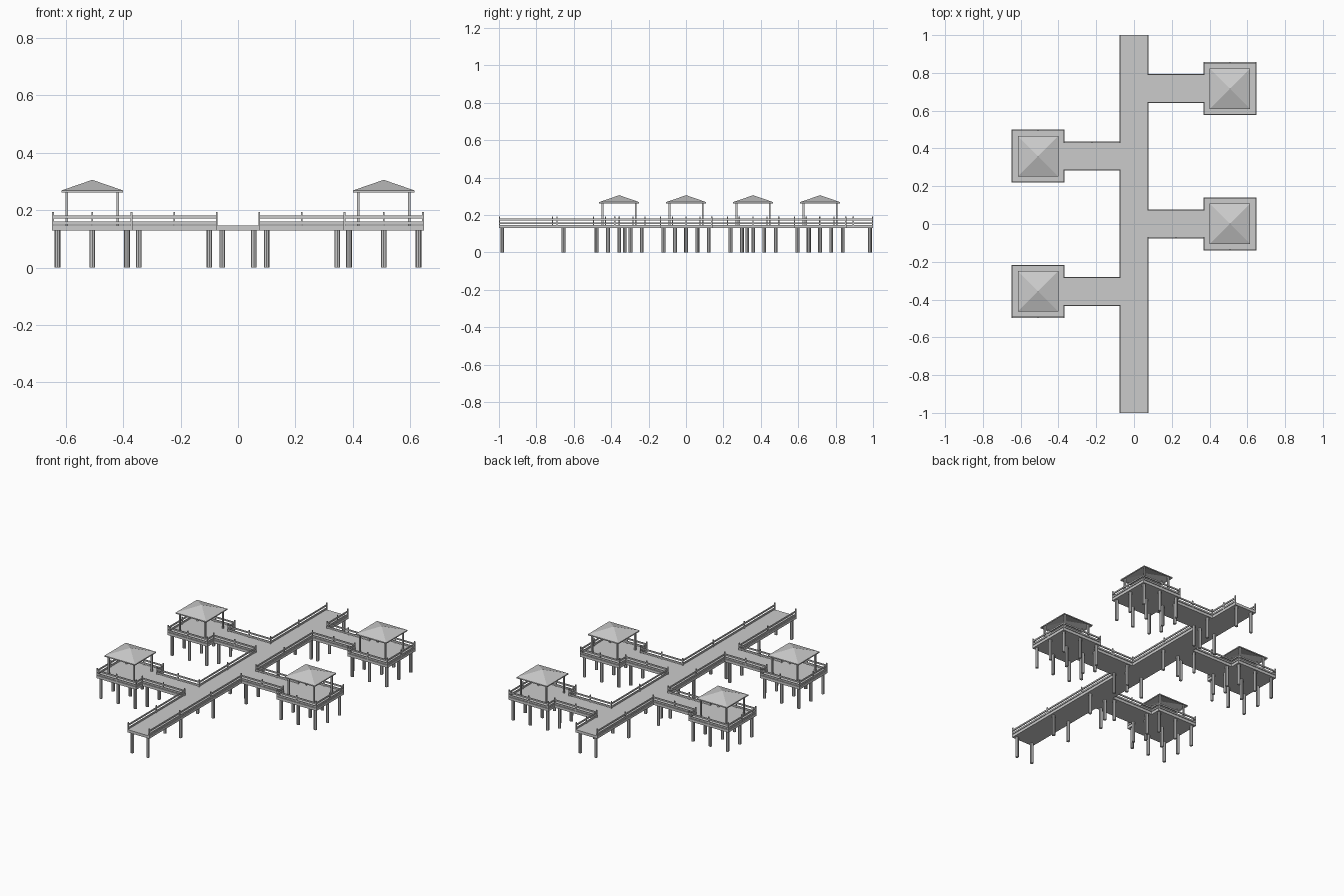
import bpy, bmesh
from mathutils import Matrix, Vector

if "Cube" in bpy.data.objects:
    bpy.data.objects.remove(bpy.data.objects["Cube"])

W = 0.077            # half width of walkways
P = 0.14             # half width of pavilion decks
PX = 0.508           # pavilion centre distance from the axis
Z0, Z1 = 0.13, 0.147  # deck bottom and top
branches = [(1, 0.717), (1, 0.001), (-1, 0.359), (-1, -0.357)]


def finish(bm, name):
    me = bpy.data.meshes.new(name)
    bm.to_mesh(me)
    bm.free()
    ob = bpy.data.objects.new(name, me)
    bpy.context.collection.objects.link(ob)
    return ob


def box(bm, x0, x1, y0, y1, z0, z1):
    m = Matrix.Translation(((x0 + x1) / 2, (y0 + y1) / 2, (z0 + z1) / 2))
    m = m @ Matrix.Diagonal((abs(x1 - x0), abs(y1 - y0), z1 - z0, 1))
    bmesh.ops.create_cube(bm, size=1, matrix=m)


def pile(bm, x, y):
    bmesh.ops.create_cone(bm, cap_ends=True, segments=8, radius1=0.01, radius2=0.01,
                          depth=Z0, matrix=Matrix.Translation((x, y, Z0 / 2)))


def railing(bm, a, b):
    # two horizontal rails with evenly spaced thin posts
    a, b = Vector(a), Vector(b)
    t = 0.003
    x0, x1 = sorted((a.x, b.x))
    y0, y1 = sorted((a.y, b.y))
    for z0, z1 in ((0.151, 0.161), (0.172, 0.181)):
        box(bm, x0 - t, x1 + t, y0 - t, y1 + t, z0, z1)
    n = max(1, round((b - a).length / 0.3 + 0.1))
    if 0.2 < (b - a).length < 0.3:
        n = 2
    for i in range(n + 1):
        p = a.lerp(b, i / n)
        box(bm, p.x - t, p.x + t, p.y - t, p.y + t, Z1 - 0.002, 0.193)


# main walkway with its piles
bm = bmesh.new()
box(bm, -W, W, -1, 1, Z0, Z1)
finish(bm, "main_deck")
bm = bmesh.new()
for i in range(7):
    for s in (-1, 1):
        pile(bm, s * 0.055, -0.983 + i * 0.3277)
finish(bm, "main_piles")

# main railings, open where branches join
bm = bmesh.new()
e = 0.003
for s in (-1, 1):
    y = -1 + e
    for c in sorted(c for d, c in branches if d == s):
        railing(bm, (s * (W - e), y), (s * (W - e), c - W + e))
        y = c + W - e
    railing(bm, (s * (W - e), y), (s * (W - e), 1 - e))
finish(bm, "main_railing")

for s, c in branches:
    # side walkway and pavilion platform
    bm = bmesh.new()
    box(bm, s * W, s * (PX - P), c - W, c + W, Z0, Z1)
    finish(bm, "branch_deck")
    bm = bmesh.new()
    box(bm, s * (PX - P), s * (PX + P), c - P, c + P, Z0, Z1)
    finish(bm, "pavilion_deck")

    # piles under branch and platform
    bm = bmesh.new()
    for x in (0.1, 0.346):
        for d in (-0.06, 0.06):
            pile(bm, s * x, c + d)
    for dx in (-0.121, 0, 0.121):
        for dy in (-0.121, 0, 0.121):
            pile(bm, s * (PX + dx), c + dy)
    finish(bm, "branch_piles")

    # railing follows the outline of the branch
    bm = bmesh.new()
    xi, xo = s * (PX - P + e), s * (PX + P - e)
    for k in (-1, 1):
        w, p = c + k * (W - e), c + k * (P - e)
        railing(bm, (s * (W - e), w), (xi, w))
        railing(bm, (xi, w), (xi, p))
        railing(bm, (xi, p), (xo, p))
    railing(bm, (xo, c - P + e), (xo, c + P - e))
    finish(bm, "branch_railing")

    # roof supports
    bm = bmesh.new()
    for i in (-1, 1):
        for j in (-1, 1):
            x, y = s * PX + i * 0.089, c + j * 0.089
            box(bm, x - .0045, x + .0045, y - .0045, y + .0045, Z1, 0.273)
    finish(bm, "roof_posts")

    # hollow pyramid roof with a low eave band
    bm = bmesh.new()
    R = 0.107
    corners = [(-R, -R), (R, -R), (R, R), (-R, R)]
    low = [bm.verts.new((s * PX + x, c + y, 0.262)) for x, y in corners]
    top = [bm.verts.new((s * PX + x, c + y, 0.269)) for x, y in corners]
    apex = bm.verts.new((s * PX, c, 0.306))
    for i in range(4):
        j = (i + 1) % 4
        bm.faces.new((low[i], low[j], top[j], top[i]))
        bm.faces.new((top[i], top[j], apex))
    roof = finish(bm, "pavilion_roof")
    mod = roof.modifiers.new("thickness", 'SOLIDIFY')
    mod.thickness = 0.004
    mod.offset = -1
